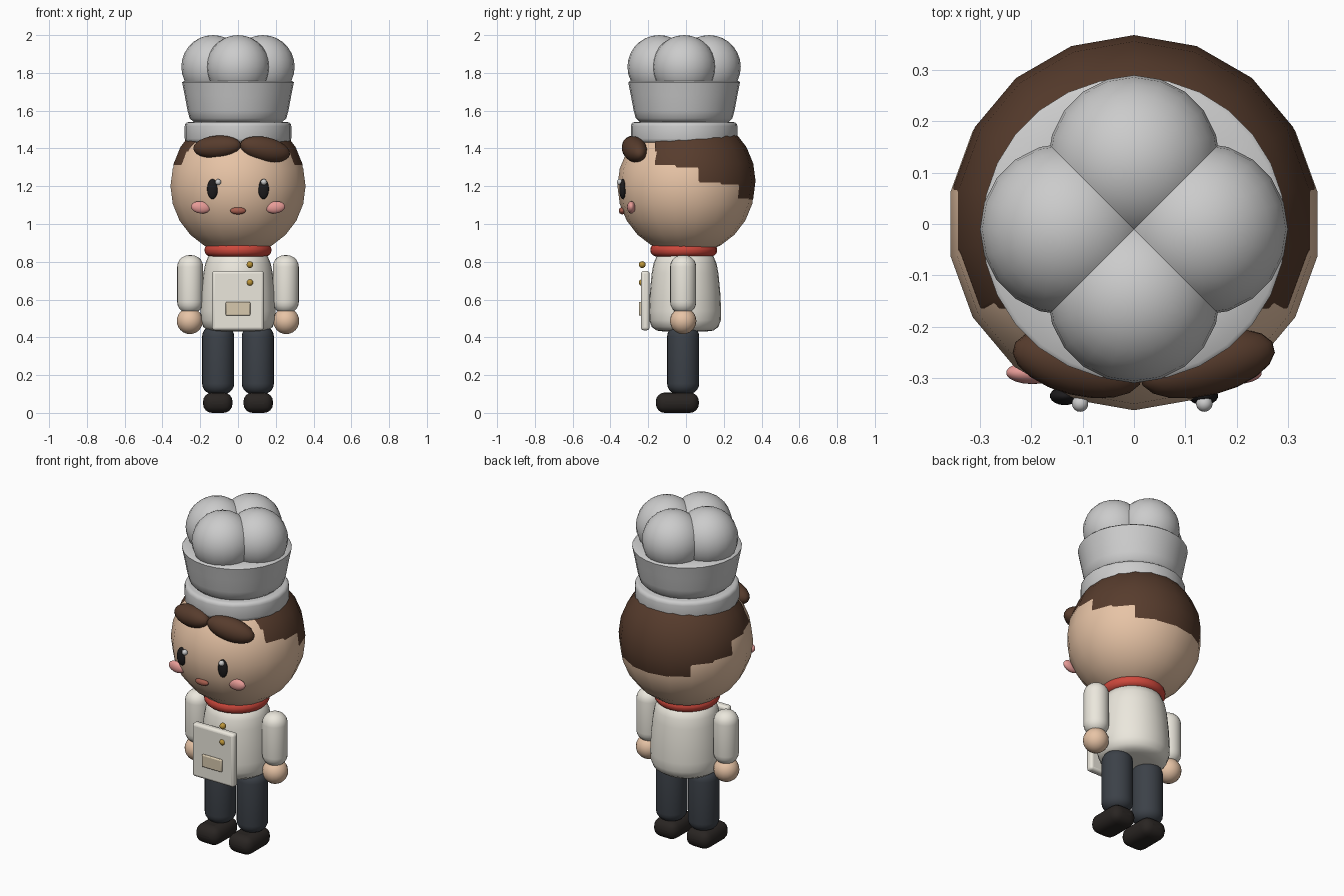
import bpy, bmesh, math
from mathutils import Vector

if "Cube" in bpy.data.objects:
    bpy.data.objects.remove(bpy.data.objects["Cube"])


def mat(name, rgb):
    m = bpy.data.materials.new(name)
    m.diffuse_color = (*rgb, 1)
    m.use_nodes = True
    m.node_tree.nodes["Principled BSDF"].inputs["Base Color"].default_value = m.diffuse_color
    return m


SKIN = mat("skin", (0.80, 0.55, 0.38))
HAIR = mat("hair", (0.095, 0.045, 0.026))
DARK = mat("black", (0.012, 0.011, 0.012))
PINK = mat("blush", (0.80, 0.33, 0.31))
LIP = mat("lip", (0.38, 0.11, 0.075))
RED = mat("red", (0.62, 0.065, 0.045))
CREAM = mat("cream", (0.83, 0.80, 0.72))
POCKET = mat("tan", (0.68, 0.58, 0.42))
GOLD = mat("gold", (0.50, 0.30, 0.04))
SLATE = mat("slate", (0.045, 0.053, 0.065))
SHOE = mat("shoe", (0.022, 0.018, 0.016))


def finish(ob, name, material=None, angle=40):
    ob.name = name
    if material:
        ob.data.materials.append(material)
    bpy.ops.object.select_all(action='DESELECT')
    ob.select_set(True)
    bpy.context.view_layer.objects.active = ob
    bpy.ops.object.shade_smooth_by_angle(angle=math.radians(angle))
    return ob


def ball(name, loc, size, material=None, rot=(0, 0, 0), seg=18, rings=12):
    bpy.ops.mesh.primitive_uv_sphere_add(segments=seg, ring_count=rings, radius=1, location=loc,
                                         rotation=[math.radians(a) for a in rot])
    ob = bpy.context.object
    ob.scale = size if isinstance(size, tuple) else (size,) * 3
    return finish(ob, name, material)


def box(name, lo, hi, bevel, material, segments=3):
    lo, hi = Vector(lo), Vector(hi)
    bpy.ops.mesh.primitive_cube_add(size=1, location=(lo + hi) / 2)
    ob = bpy.context.object
    ob.scale = hi - lo
    bpy.ops.object.transform_apply(location=False, rotation=False, scale=True)
    b = ob.modifiers.new("bevel", 'BEVEL')
    b.width, b.segments = bevel, segments
    return finish(ob, name, material)


def lathe(name, centre, profile, material=None, scale=(1, 1), seg=28):
    bm = bmesh.new()
    rings = [[bm.verts.new((r * scale[0] * math.sin(2 * math.pi * i / seg),
                            -r * scale[1] * math.cos(2 * math.pi * i / seg), z))
              for i in range(seg)] for r, z in profile]
    for a, b in zip(rings, rings[1:]):
        for i in range(seg):
            j = (i + 1) % seg
            bm.faces.new((a[i], a[j], b[j], b[i]))
    bm.faces.new(rings[0][::-1])
    bm.faces.new(rings[-1])
    me = bpy.data.meshes.new(name)
    bm.to_mesh(me)
    bm.free()
    ob = bpy.data.objects.new(name, me)
    ob.location = (*centre, 0)
    bpy.context.collection.objects.link(ob)
    return finish(ob, name, material, 50)


def pill(name, centre, r, z0, z1, bevel, material=None, steps=5, seg=24):
    """Upright cylinder with rounded rims."""
    arc = [math.pi / 2 * i / steps for i in range(steps + 1)]
    low = [(r - bevel + bevel * math.sin(a), z0 + bevel - bevel * math.cos(a)) for a in arc]
    top = [(x, z0 + z1 - z) for x, z in reversed(low)]
    return lathe(name, centre, low + top, material, seg=seg)


# Head and hair cap (cap sits up and back, cut off behind the brow)
ball("head", (0, 0, 1.2), 0.363, SKIN)
cap = ball("hair_cap", (0, 0.0106, 1.228), 0.3576, HAIR)
bm = bmesh.new()
bm.from_mesh(cap.data)
bmesh.ops.bisect_plane(bm, geom=bm.verts[:] + bm.edges[:] + bm.faces[:],
                       plane_co=(0, -0.49, 0), plane_no=(0, -1, 0), clear_outer=True)
bm.to_mesh(cap.data)
bm.free()

# Fringe
ball("fringe_left", (-0.11, -0.272, 1.408), (0.13, 0.062, 0.06), HAIR, (0, -4, -14))
ball("fringe_right", (0.143, -0.272, 1.395), (0.138, 0.062, 0.065), HAIR, (0, 12, 14))

# Face
for side, s in (("left", -1), ("right", 1)):
    ball(f"eye_{side}", (0.135 * s, -0.335, 1.185), (0.029, 0.018, 0.053), DARK)
    ball(f"cheek_{side}", (0.198 * s, -0.29, 1.088), (0.052, 0.022, 0.032), PINK, (0, -8 * s, 0))
    ball(f"eye_glint_{side}", (0.135 * s + (0.03 if s < 0 else 0.002), -0.35, 1.222), 0.016)
ball("mouth", (0, -0.338, 1.07), (0.042, 0.018, 0.019), LIP)

# Hat: band, flared crown and four puffs
HC = (0, -0.01)
pill("hat_band", HC, 0.282, 1.43, 1.54, 0.022, steps=3)
lathe("hat_crown", HC, [(0.20, 1.535), (0.235, 1.54), (0.256, 1.56), (0.267, 1.60),
                        (0.282, 1.68), (0.293, 1.735), (0.296, 1.75), (0.288, 1.757), (0.20, 1.757)])
for i in range(4):
    a = math.pi / 2 * i
    ball(f"hat_puff_{i + 1}", (0.132 * math.cos(a), -0.01 + 0.132 * math.sin(a), 1.832), 0.168,
         seg=20, rings=14)

# Torso and neckerchief
lathe("jacket", (0, -0.005), [(0.11, 0.43), (0.155, 0.436), (0.182, 0.455), (0.195, 0.49), (0.197, 0.54),
                              (0.192, 0.64), (0.182, 0.74), (0.172, 0.79), (0.155, 0.83), (0.12, 0.85)],
      CREAM, (1.01, 0.97))
pill("neckerchief", (0, -0.012), 0.177, 0.828, 0.897, 0.033, RED)

# Apron, pocket and buttons
box("apron_panel", (-0.137, -0.238, 0.437), (0.137, -0.193, 0.752), 0.015, CREAM)
box("apron_pocket", (-0.065, -0.25, 0.515), (0.065, -0.225, 0.588), 0.006, POCKET, 2)
for i, z in enumerate((0.785, 0.69)):
    ball(f"button_{i + 1}", (0.063, -0.232, z), 0.018, GOLD, seg=14, rings=8)

# Arms, hands, legs and shoes
for side, s in (("left", -1), ("right", 1)):
    pill(f"sleeve_{side}", (0.253 * s, -0.015), 0.069, 0.525, 0.835, 0.062, CREAM)
    ball(f"hand_{side}", (0.255 * s, -0.015, 0.487), 0.07, SKIN)
    pill(f"trouser_{side}", (0.105 * s, -0.015), 0.085, 0.10, 0.46, 0.055, SLATE)
    box(f"shoe_{side}", (0.107 * s - 0.078, -0.16, 0.0), (0.107 * s + 0.078, 0.068, 0.108), 0.048, SHOE, 4)
